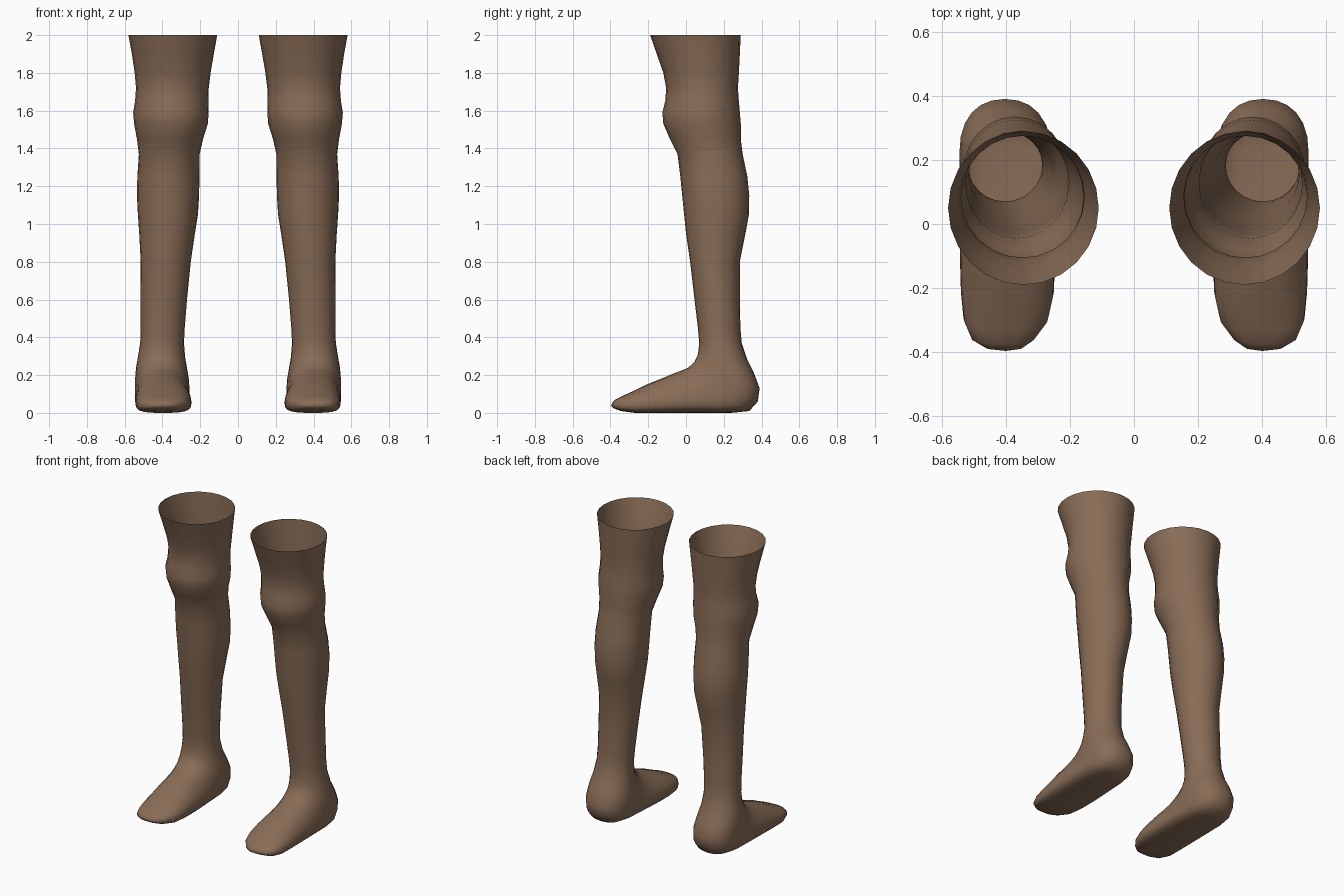
import bpy, bmesh, math

if "Cube" in bpy.data.objects:
    bpy.data.objects.remove(bpy.data.objects["Cube"])

skin = bpy.data.materials.new("brown_skin")
skin.diffuse_color = (0.25, 0.152, 0.095, 1)
skin.use_nodes = True
skin.node_tree.nodes["Principled BSDF"].inputs["Base Color"].default_value = skin.diffuse_color

# Upright shin and thigh rings: z, front y, back y, inner x, outer x
LEG = [
    (2.00, -.19, .29, .11, .58), (1.90, -.155, .285, .128, .562),
    (1.80, -.12, .28, .145, .547), (1.72, -.105, .275, .155, .54),
    (1.65, -.11, .28, .157, .545), (1.59, -.125, .285, .155, .555),
    (1.53, -.12, .29, .16, .55), (1.45, -.085, .29, .185, .535),
    (1.37, -.045, .30, .203, .525), (1.25, -.03, .325, .204, .533),
    (1.15, -.02, .335, .206, .535), (1.05, -.01, .333, .212, .53),
    (0.95, .00, .315, .228, .523), (0.80, .022, .285, .25, .515),
    (0.60, .045, .285, .27, .515), (0.45, .063, .288, .282, .515),
    (0.37, .07, .295, .286, .518),
]
# Foot rings fanning from ankle to toes: top y, top z, sole y, sole z, inner x, outer x
FOOT = [
    (.063, .31, .325, .28, .28, .53), (.045, .27, .36, .21, .27, .54),
    (.01, .238, .39, .13, .26, .545), (-.03, .222, .38, .06, .257, .545),
    (-.07, .207, .335, .01, .256, .545), (-.11, .19, .24, 0, .255, .545),
    (-.16, .17, .10, 0, .25, .545), (-.22, .145, -.04, 0, .246, .543),
    (-.28, .115, -.17, 0, .25, .54), (-.335, .09, -.27, 0, .268, .532),
    (-.375, .07, -.345, .01, .31, .507), (-.392, .052, -.385, .025, .35, .46),
]
SEGMENTS = 24


def spow(v, p):
    return math.copysign(abs(v) ** p, v)


def build_leg(name, side):
    bm = bmesh.new()
    sections = [(f, z, b, z, i, o, 0) for z, f, b, i, o in LEG]
    for n, s in enumerate(FOOT):
        sections.append(s + (min(1, n / 5),))
    rings = []
    for fy, fz, by, bz, xi, xo, foot in sections:
        ring = []
        for k in range(SEGMENTS):
            a = 2 * math.pi * k / SEGMENTS
            p = 1 - .22 * foot
            s, c = spow(math.sin(a), p), spow(math.cos(a), p)
            # foot sections are widest close to the sole
            t = (1 + c + .25 * foot * (1 - c * c)) / 2
            x = (xi + xo) / 2 + s * (xo - xi) / 2
            ring.append(bm.verts.new((side * x, fy + (by - fy) * t,
                                      max(0, fz + (bz - fz) * t))))
        rings.append(ring)
    for r, q in zip(rings, rings[1:]):
        for k in range(SEGMENTS):
            j = (k + 1) % SEGMENTS
            bm.faces.new((r[k], r[j], q[j], q[k]))
    # rounded toe tip closes the foot, the thigh stays open
    tip = bm.verts.new((side * .4, -.396, .038))
    for k in range(SEGMENTS):
        bm.faces.new((rings[-1][k], rings[-1][(k + 1) % SEGMENTS], tip))
    bm.normal_update()
    bmesh.ops.recalc_face_normals(bm, faces=bm.faces)
    # make sure the open shell faces outward
    outer = max(bm.faces, key=lambda f: side * f.calc_center_median().x)
    if outer.normal.x * side < 0:
        bmesh.ops.reverse_faces(bm, faces=bm.faces)
    for f in bm.faces:
        f.smooth = True
    mesh = bpy.data.meshes.new(name)
    bm.to_mesh(mesh)
    bm.free()
    mesh.materials.append(skin)
    obj = bpy.data.objects.new(name, mesh)
    bpy.context.collection.objects.link(obj)


build_leg("left_leg", 1)
build_leg("right_leg", -1)
